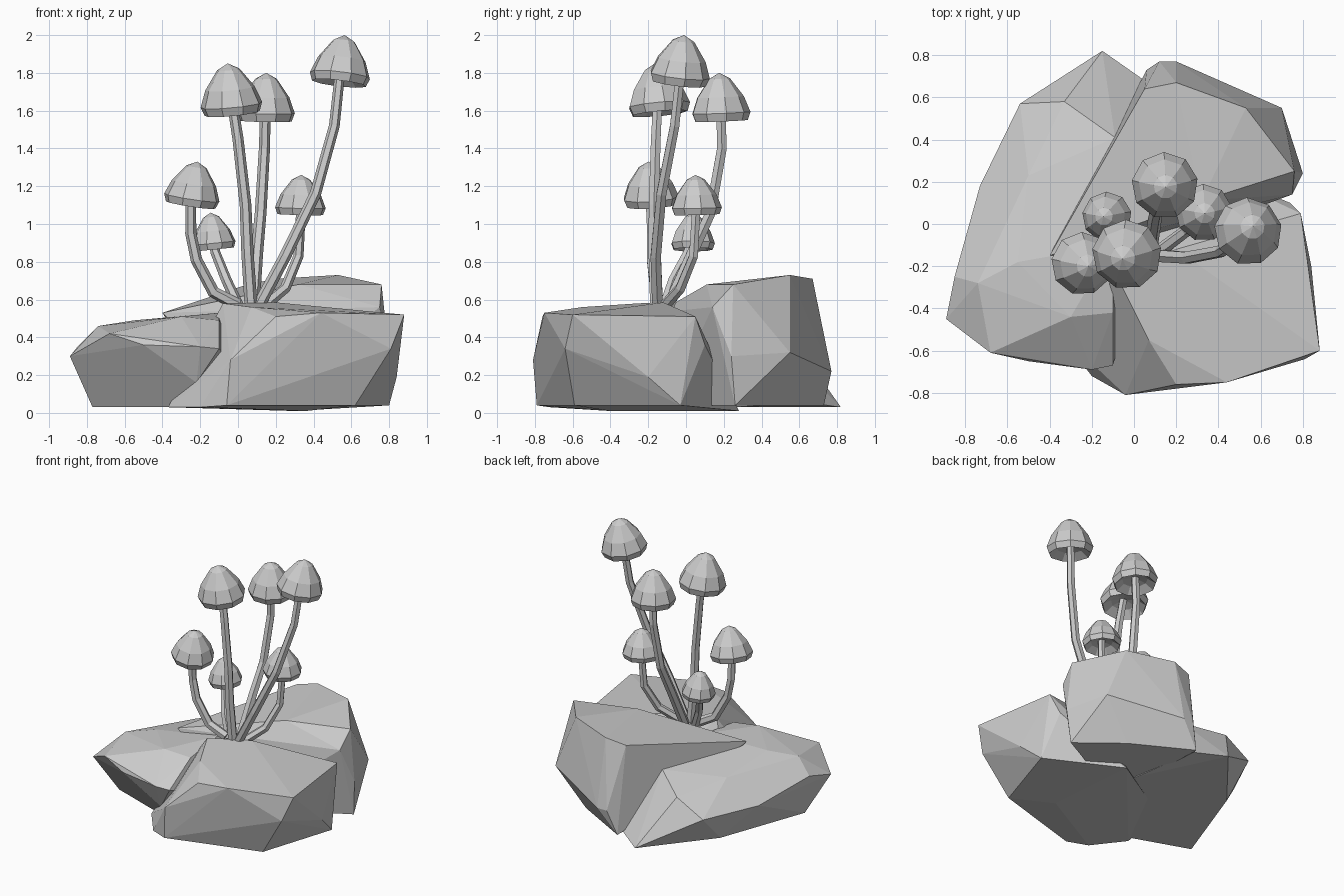
import bpy
import bmesh
import math
from mathutils import Vector

default_cube = bpy.data.objects.get("Cube")
if default_cube:
    bpy.data.objects.remove(default_cube, do_unlink=True)

# One plain grey for everything
stone_grey = bpy.data.materials.new("stone_grey")
stone_grey.use_nodes = True
grey = (0.6, 0.6, 0.6, 1)
stone_grey.diffuse_color = grey
stone_grey.node_tree.nodes["Principled BSDF"].inputs["Base Color"].default_value = grey


def add_object(name, bm):
    """Turn a bmesh into a flat shaded object."""
    bmesh.ops.recalc_face_normals(bm, faces=bm.faces)
    mesh = bpy.data.meshes.new(name)
    bm.to_mesh(mesh)
    bm.free()
    mesh.materials.append(stone_grey)
    obj = bpy.data.objects.new(name, mesh)
    bpy.context.scene.collection.objects.link(obj)
    return obj


def rock(name, corners):
    """A faceted boulder: the hull around a few corner points."""
    bm = bmesh.new()
    for corner in corners:
        bm.verts.new(corner)
    bmesh.ops.convex_hull(bm, input=bm.verts)
    spare = [v for v in bm.verts if not v.link_faces]
    bmesh.ops.delete(bm, geom=spare, context='VERTS')
    bmesh.ops.dissolve_limit(bm, angle_limit=math.radians(3),
                             verts=bm.verts, edges=bm.edges)
    return add_object(name, bm)


def ring(bm, centre, axis, radius, sides, turn=0.0):
    """A loop of vertices around a centre, square to the axis."""
    rotation = Vector((0, 0, 1)).rotation_difference(axis)
    loop = []
    for i in range(sides):
        angle = math.tau * i / sides + turn
        offset = Vector((math.cos(angle), math.sin(angle), 0)) * radius
        loop.append(bm.verts.new(centre + rotation @ offset))
    return loop


def bridge(bm, lower, upper):
    """Join two equal loops with quads."""
    count = len(lower)
    for i in range(count):
        j = (i + 1) % count
        bm.faces.new((lower[i], lower[j], upper[j], upper[i]))


def fan(bm, loop, tip):
    """Close a loop to a single point."""
    point = bm.verts.new(tip)
    for i in range(len(loop)):
        bm.faces.new((loop[i], loop[(i + 1) % len(loop)], point))


def stem(name, path, thickness, sides=6):
    """A thin tapered tube following a bent path."""
    bm = bmesh.new()
    points = [Vector(p) for p in path]
    last = len(points) - 1
    loops = []
    for i, point in enumerate(points):
        axis = (points[min(i + 1, last)] - points[max(i - 1, 0)]).normalized()
        radius = thickness * (1.1 - 0.2 * i / last)
        loops.append(ring(bm, point, axis, radius, sides))
    for lower, upper in zip(loops, loops[1:]):
        bridge(bm, lower, upper)
    bm.faces.new(loops[0])
    bm.faces.new(loops[-1])
    return add_object(name, bm)


# Cap outline as (share of radius, share of height), from the hollow to the top
CAP_OUTLINE = [(0.55, 0.16), (0.9, 0.0), (1.0, 0.17),
               (0.8, 0.5), (0.36, 0.88)]


def cap(name, rim, apex, radius, sides=9):
    """A pointed bell with a hollow underside, leaning from rim to apex."""
    bm = bmesh.new()
    rim, apex = Vector(rim), Vector(apex)
    lean = apex - rim
    axis = lean.normalized()
    loops = [ring(bm, rim + lean * height, axis, radius * width, sides, 0.2)
             for width, height in CAP_OUTLINE]
    for lower, upper in zip(loops, loops[1:]):
        bridge(bm, lower, upper)
    fan(bm, loops[-1], apex)
    fan(bm, loops[0], rim + lean * 0.24)
    return add_object(name, bm)


# Boulders
rock("front_rock", [
    (-0.37, -0.5, 0.03), (-0.2, -0.72, 0.03), (-0.06, -0.79, 0.04),
    (0.36, -0.4, 0.01), (0.62, -0.59, 0.04), (0.8, -0.03, 0.04),
    (0.81, -0.64, 0.34), (0.84, -0.2, 0.19), (-0.04, -0.81, 0.28),
    (0.2, -0.76, 0.51), (0.44, -0.75, 0.53), (0.88, -0.6, 0.52),
    (0.79, 0.05, 0.51), (0.74, 0.1, 0.36), (0.3, 0.28, 0.01),
    (-0.08, -0.25, 0.58), (0.2, -0.12, 0.585), (-0.3, -0.1, 0.04),
    (0.07, -0.55, 0.56)])

rock("side_rock", [
    (-0.89, -0.45, 0.3), (-0.77, -0.31, 0.03), (-0.68, -0.61, 0.42),
    (-0.5, -0.65, 0.36), (-0.2, -0.69, 0.35), (-0.1, -0.67, 0.34),
    (-0.3, -0.44, 0.51), (-0.1, -0.42, 0.49), (-0.22, -0.6, 0.16),
    (-0.35, -0.46, 0.03), (-0.85, -0.25, 0.35), (-0.74, -0.28, 0.46),
    (-0.55, -0.18, 0.49), (-0.73, 0.18, 0.26), (-0.5, 0.23, 0.43),
    (-0.54, 0.57, 0.25), (-0.33, 0.58, 0.37), (-0.15, 0.82, 0.03),
    (0.05, 0.68, 0.05), (-0.09, 0.41, 0.45), (-0.53, 0.35, 0.03),
    (-0.1, -0.1, 0.53), (0.15, 0.2, 0.03)])

rock("back_rock", [
    (-0.4, -0.15, 0.53), (-0.02, 0.0, 0.59), (0.05, 0.64, 0.68),
    (0.2, 0.67, 0.71), (0.53, 0.55, 0.73), (0.76, 0.25, 0.68),
    (0.12, 0.77, 0.22), (0.2, 0.77, 0.22), (0.7, 0.55, 0.32),
    (0.8, 0.24, 0.3), (0.75, 0.14, 0.56), (0.32, 0.11, 0.68),
    (0.06, 0.73, 0.04), (0.48, 0.5, 0.04), (0.78, 0.26, 0.04),
    (0.1, -0.1, 0.04), (-0.2, 0.1, 0.2)])

# Mushrooms: stem path, rim centre, apex, cap radius, stem thickness
MUSHROOMS = {
    "tall": ([(0.1, -0.15, 0.55), (0.25, -0.16, 0.83), (0.41, -0.13, 1.16),
              (0.51, -0.06, 1.52), (0.54, -0.03, 1.8)],
             (0.535, -0.04, 1.745), (0.565, -0.01, 2.0), 0.162, 0.03),
    "centre": ([(0.07, -0.16, 0.55), (0.05, -0.17, 0.85), (0.04, -0.17, 1.1),
                (0.0, -0.16, 1.45), (-0.03, -0.15, 1.64)],
               (-0.03, -0.14, 1.585), (-0.055, -0.165, 1.85), 0.166, 0.031),
    "rear": ([(0.08, -0.1, 0.55), (0.1, 0.03, 0.84), (0.12, 0.13, 1.06),
              (0.14, 0.19, 1.4), (0.145, 0.185, 1.6)],
             (0.145, 0.185, 1.545), (0.15, 0.175, 1.8), 0.158, 0.031),
    "left": ([(0.0, -0.14, 0.57), (-0.13, -0.16, 0.64), (-0.22, -0.18, 0.81),
              (-0.25, -0.18, 0.95), (-0.25, -0.19, 1.15)],
             (-0.25, -0.185, 1.1), (-0.215, -0.2, 1.33), 0.15, 0.031),
    "small": ([(0.01, -0.12, 0.55), (-0.06, -0.07, 0.7), (-0.12, 0.01, 0.85),
               (-0.13, 0.03, 0.92)],
              (-0.125, 0.035, 0.865), (-0.145, 0.035, 1.06), 0.118, 0.027),
    "right": ([(0.13, -0.12, 0.56), (0.25, -0.03, 0.66), (0.32, 0.04, 0.83),
               (0.335, 0.055, 1.1)],
              (0.33, 0.055, 1.05), (0.335, 0.05, 1.26), 0.136, 0.028),
}

for label, (path, rim, apex, radius, thickness) in MUSHROOMS.items():
    stem(label + "_mushroom_stem", path, thickness)
    cap(label + "_mushroom_cap", rim, apex, radius)
